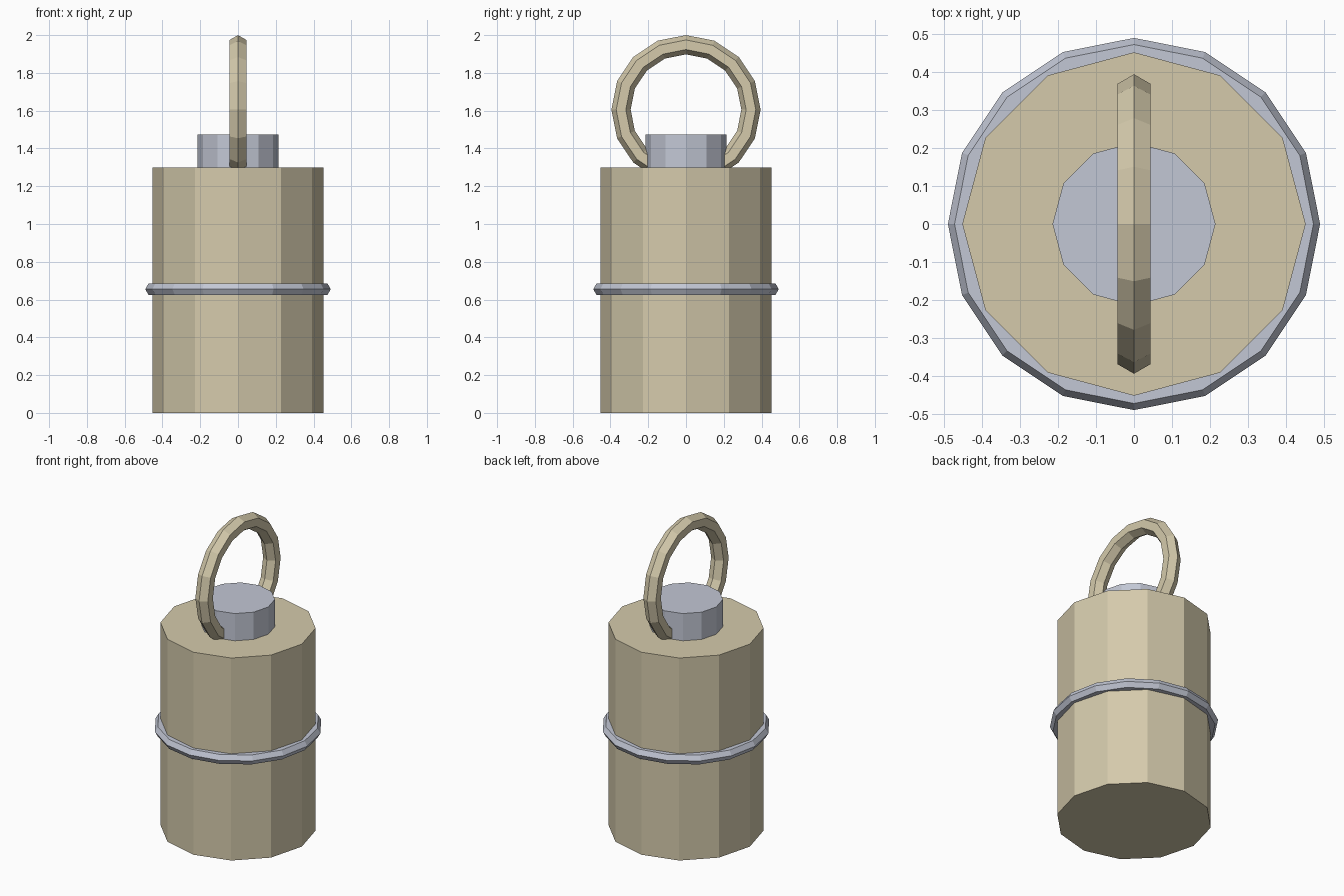
import bpy
from math import pi

cube = bpy.data.objects.get("Cube")
if cube:
    bpy.data.objects.remove(cube, do_unlink=True)


def make_material(name, color):
    mat = bpy.data.materials.new(name)
    mat.use_nodes = True
    mat.diffuse_color = color
    mat.node_tree.nodes["Principled BSDF"].inputs["Base Color"].default_value = color
    return mat


def finish(name, mat):
    obj = bpy.context.object
    obj.name = obj.data.name = name
    obj.data.materials.append(mat)
    return obj


def cylinder(name, radius, bottom, top, mat):
    bpy.ops.mesh.primitive_cylinder_add(
        vertices=12, radius=radius, depth=top - bottom,
        location=(0, 0, (bottom + top) / 2))
    return finish(name, mat)


def hex_ring(name, major, minor, z, mat, rotation=(0, 0, 0)):
    # Faceted ring with a six-sided cross-section
    bpy.ops.mesh.primitive_torus_add(
        major_segments=16, minor_segments=6, major_radius=major,
        minor_radius=minor, location=(0, 0, z), rotation=rotation)
    return finish(name, mat)


khaki = make_material("khaki", (0.66, 0.59, 0.41, 1))
steel = make_material("pale steel", (0.54, 0.57, 0.66, 1))

# Canister and top cap
cylinder("canister_body", 0.453, 0, 1.3, khaki)
cylinder("top_cap", 0.215, 1.28, 1.475, steel)

# Band around the middle and upright pull ring
hex_ring("middle_band", 0.456, 0.035, 0.655, steel)
hex_ring("pull_ring", 0.344, 0.051, 1.605, khaki, (0, pi / 2, 0))
